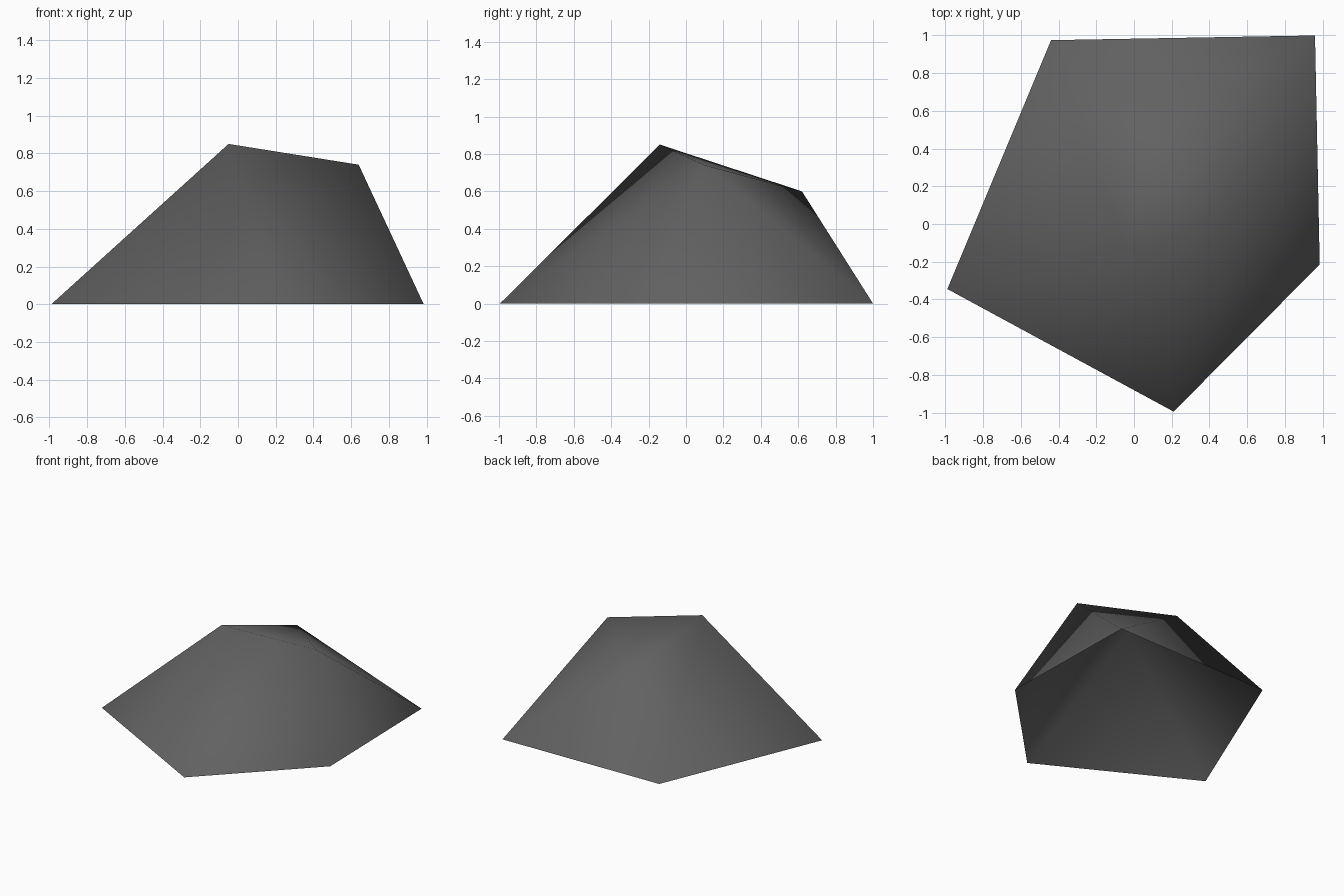
import bpy
import bmesh

cube = bpy.data.objects.get("Cube")
if cube:
    bpy.data.objects.remove(cube, do_unlink=True)

# Stone colour
stone = bpy.data.materials.new("dark grey stone")
stone.use_nodes = True
grey = (0.12, 0.12, 0.12, 1)
stone.diffuse_color = grey
stone.node_tree.nodes["Principled BSDF"].inputs["Base Color"].default_value = grey

# Five-cornered ground outline and the three peaks above it
ground = [(-0.99, -0.345), (0.21, -0.995), (0.985, -0.215), (0.96, 1.0), (-0.44, 0.975)]
peaks = [(-0.05, -0.14, 0.85), (0.64, 0.10, 0.74), (0.10, 0.62, 0.60)]

# Wrap the corners in a faceted shell
bm = bmesh.new()
for x, y in ground:
    bm.verts.new((x, y, 0))
for p in peaks:
    bm.verts.new(p)
bmesh.ops.convex_hull(bm, input=bm.verts[:])
bmesh.ops.recalc_face_normals(bm, faces=bm.faces[:])

# The underside is open
under = [f for f in bm.faces if all(v.co.z < 0.01 for v in f.verts)]
bmesh.ops.delete(bm, geom=under, context='FACES_ONLY')
loose = [e for e in bm.edges if not e.link_faces]
bmesh.ops.delete(bm, geom=loose, context='EDGES')

# Soft shading over the whole rock
for f in bm.faces:
    f.smooth = True

mesh = bpy.data.meshes.new("rock")
bm.to_mesh(mesh)
bm.free()
mesh.materials.append(stone)
rock = bpy.data.objects.new("rock", mesh)
bpy.context.collection.objects.link(rock)
